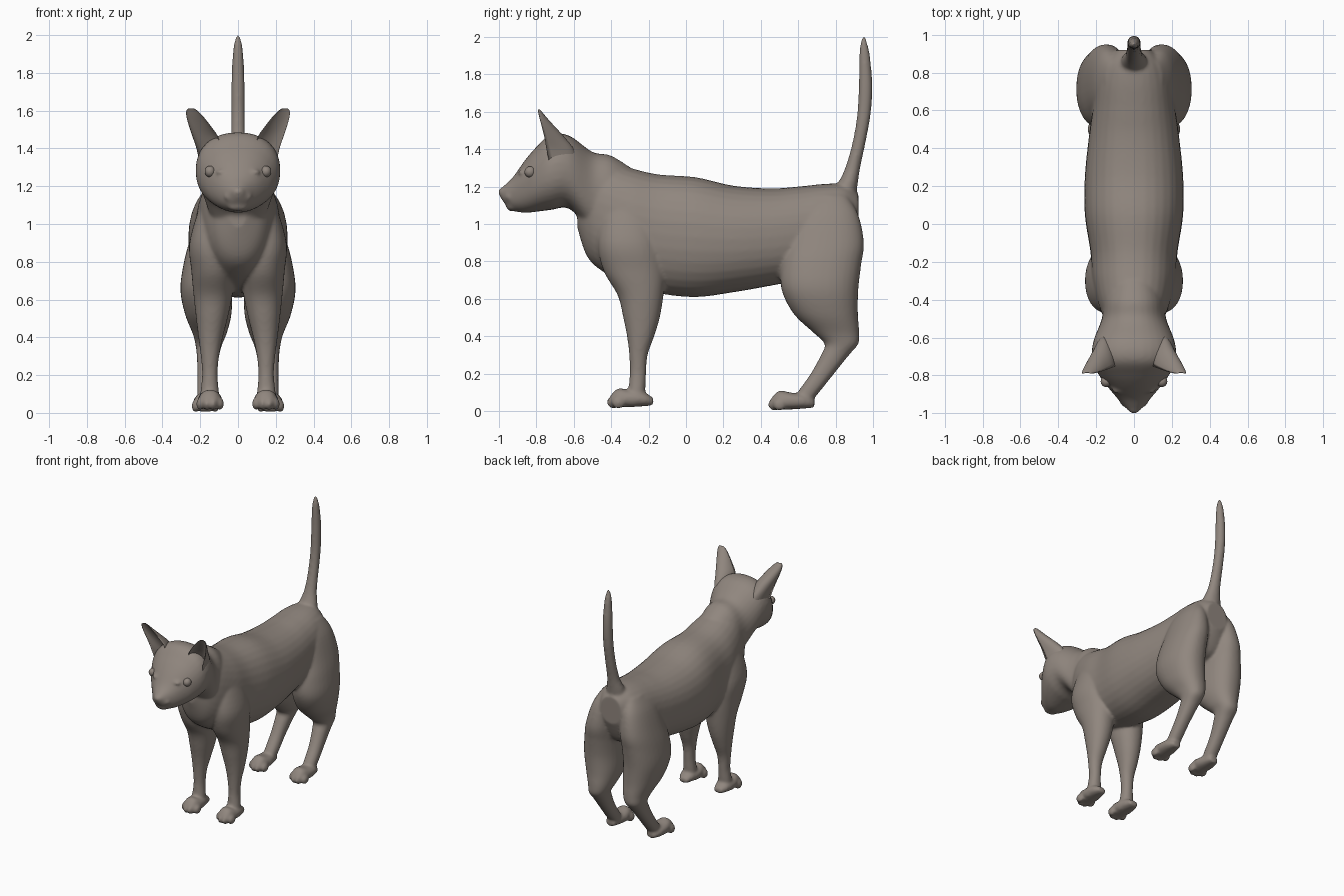
import bpy
import bmesh
import math
from mathutils import Matrix, Vector

default_cube = bpy.data.objects.get("Cube")
if default_cube:
    bpy.data.objects.remove(default_cube, do_unlink=True)

# One warm grey for the whole animal
fur = bpy.data.materials.new("warm grey")
fur.use_nodes = True
colour = (0.28, 0.24, 0.21, 1)
fur.diffuse_color = colour
fur.node_tree.nodes["Principled BSDF"].inputs["Base Color"].default_value = colour


def smooth_sections(sections, steps=5):
    """Insert Catmull-Rom sections between the given ones."""
    rows = [Vector(section) for section in sections]
    last = len(rows) - 1
    result = []
    for i in range(last):
        before, start = rows[max(i - 1, 0)], rows[i]
        end, after = rows[i + 1], rows[min(i + 2, last)]
        for step in range(steps):
            t = step / steps
            result.append(start + (end - before) * (t / 2)
                          + (before * 2 - start * 5 + end * 4 - after) * (t * t / 2)
                          + (start * 3 - before - end * 3 + after) * (t ** 3 / 2))
    return result + [rows[last]]


def loft(bm, sections, place, power=1.0, cup=None, sides=32):
    """Skin rounded sections: position, low and high on two cross axes."""
    rings = []
    for pos, a_low, a_high, b_low, b_high in smooth_sections(sections):
        ring = []
        for k in range(sides):
            angle = math.tau * k / sides
            c, s = math.cos(angle), math.sin(angle)
            c = math.copysign(abs(c) ** power, c)
            s = math.copysign(abs(s) ** power, s)
            a = (a_low + a_high) / 2 + c * (a_high - a_low) / 2
            if cup is None:
                b = (b_low + b_high) / 2 + s * (b_high - b_low) / 2
            else:
                b = b_low + abs(s) * (b_high - b_low) * (1 if s > 0 else cup)
            ring.append(bm.verts.new(place(pos, a, b)))
        rings.append(ring)
    for lower, upper in zip(rings, rings[1:]):
        for k in range(sides):
            n = (k + 1) % sides
            bm.faces.new((lower[k], lower[n], upper[n], upper[k]))
    bm.faces.new(rings[0])
    bm.faces.new(rings[-1])


def upright(side):
    return lambda z, x, y: (side * x, y, z)


def lengthwise(side):
    return lambda y, x, z: (side * x, y, z)


def centred(rows):
    """Turn (y, half width, low, high) into full sections."""
    return [(y, -w, w, low, high) for y, w, low, high in rows]


def ball(bm, centre, size):
    matrix = Matrix.Translation(centre) @ Matrix.Diagonal((*size, 1))
    bmesh.ops.create_uvsphere(bm, u_segments=24, v_segments=16, radius=1, matrix=matrix)


def finish(bm, name):
    bmesh.ops.recalc_face_normals(bm, faces=bm.faces)
    for face in bm.faces:
        face.smooth = True
    mesh = bpy.data.meshes.new(name)
    bm.to_mesh(mesh)
    bm.free()
    mesh.materials.append(fur)
    obj = bpy.data.objects.new(name, mesh)
    bpy.context.collection.objects.link(obj)
    return obj


body = bmesh.new()

# Torso from chest to rump
torso = [(-.58, .05, .98, 1.2), (-.53, .13, .83, 1.3), (-.45, .18, .75, 1.34),
         (-.3, .22, .67, 1.3), (-.15, .23, .63, 1.265), (.05, .26, .61, 1.25),
         (.25, .26, .635, 1.205), (.45, .24, .67, 1.19), (.6, .22, .7, 1.2),
         (.75, .2, .75, 1.215), (.85, .16, .8, 1.21), (.92, .09, .95, 1.16)]
loft(body, centred(torso), lengthwise(1), .9)

# Head and neck
head = [(-.99, .025, 1.14, 1.19), (-.96, .055, 1.1, 1.215), (-.92, .09, 1.07, 1.255),
        (-.86, .14, 1.06, 1.34), (-.8, .185, 1.065, 1.41), (-.72, .222, 1.075, 1.48),
        (-.62, .215, 1.08, 1.47), (-.5, .17, .95, 1.385), (-.4, .16, .9, 1.365),
        (-.28, .12, .95, 1.29)]
loft(body, centred(head), lengthwise(1), .9)

# Tail
tail = [(1.08, -.09, .09, .72, .9), (1.2, -.07, .07, .8, .915), (1.3, -.045, .045, .85, .93),
        (1.45, -.038, .038, .892, .962), (1.6, -.036, .036, .915, .988),
        (1.75, -.035, .035, .922, .995), (1.9, -.028, .028, .925, .982),
        (1.97, -.018, .018, .932, .967), (2.005, -.006, .006, .945, .956)]
loft(body, tail, upright(1))

# Nose, lower lip
ball(body, (0, -.98, 1.17), (.033, .022, .024))
ball(body, (0, -.925, 1.09), (.055, .035, .022))

fore_leg = [(1.2, .06, .15, -.4, -.22), (1.1, .05, .2, -.44, -.18), (.9, .04, .257, -.47, -.14),
            (.75, .02, .247, -.44, -.11), (.62, .03, .235, -.365, -.12),
            (.5, .055, .222, -.335, -.14), (.4, .08, .21, -.315, -.17),
            (.3, .1, .197, -.303, -.205), (.2, .108, .19, -.3, -.213),
            (.1, .1, .2, -.31, -.22), (.03, .1, .2, -.32, -.25)]
hind_leg = [(1.15, .06, .15, .64, .86), (1.05, .04, .21, .58, .92), (.9, .03, .26, .54, .95),
            (.78, .03, .29, .51, .935), (.65, .03, .305, .51, .92), (.52, .035, .28, .575, .918),
            (.42, .06, .24, .68, .925), (.36, .085, .225, .74, .92), (.3, .1, .218, .72, .87),
            (.2, .115, .215, .665, .79), (.1, .12, .215, .595, .71), (.03, .125, .21, .56, .65)]
paw = [(.0, .04, .16, .02, .07), (.04, .02, .18, .01, .11), (.1, .0, .2, .01, .1),
       (.17, .02, .19, .015, .09), (.22, .05, .15, .02, .06)]


def foot(side, inner, front, lift):
    rows = [(front + y * 1.05, inner + a * .65, inner + b * .65, low + lift, high + lift)
            for y, a, b, low, high in paw]
    loft(body, rows, lengthwise(side), .9)
    # Four toes, the middle pair further forward
    for toe in range(4):
        middle = toe in (1, 2)
        x = inner + .012 + toe * .035
        y = front + (.018 if middle else .045)
        ball(body, (side * x, y, lift + .036), (.021, .036, .034))


for side in (-1, 1):
    loft(body, fore_leg, upright(side), .95)
    loft(body, hind_leg, upright(side), .9)
    foot(side, .083, -.405, .012)
    foot(side, .108, .455, 0)
    # Muzzle pad, cheek and eye corner
    ball(body, (side * .035, -.94, 1.145), (.04, .03, .028))
    ball(body, (side * .088, -.876, 1.275), (.03, .022, .014))

# Fuse the overlapping masses into one soft skin
skin = finish(body, "body")
fuse = skin.modifiers.new("fuse", "REMESH")
fuse.mode = "VOXEL"
fuse.voxel_size = .01
fuse.use_smooth_shade = True
soften = skin.modifiers.new("soften", "SMOOTH")
soften.factor = .5
soften.iterations = 8

# Cupped ears and eyes
ear = [(1.33, .1, .205, -.73, -.58), (1.4, .1, .22, -.745, -.6), (1.46, .105, .24, -.755, -.645),
       (1.52, .145, .26, -.77, -.7), (1.57, .185, .273, -.783, -.745),
       (1.6, .215, .273, -.79, -.77), (1.612, .235, .262, -.791, -.782)]
for side, label in ((1, "left"), (-1, "right")):
    bm = bmesh.new()
    loft(bm, ear, upright(side), cup=.5)
    finish(bm, label + "_ear")
    bm = bmesh.new()
    ball(bm, (side * .148, -.832, 1.278), (.028, .03, .03))
    finish(bm, label + "_eye")
